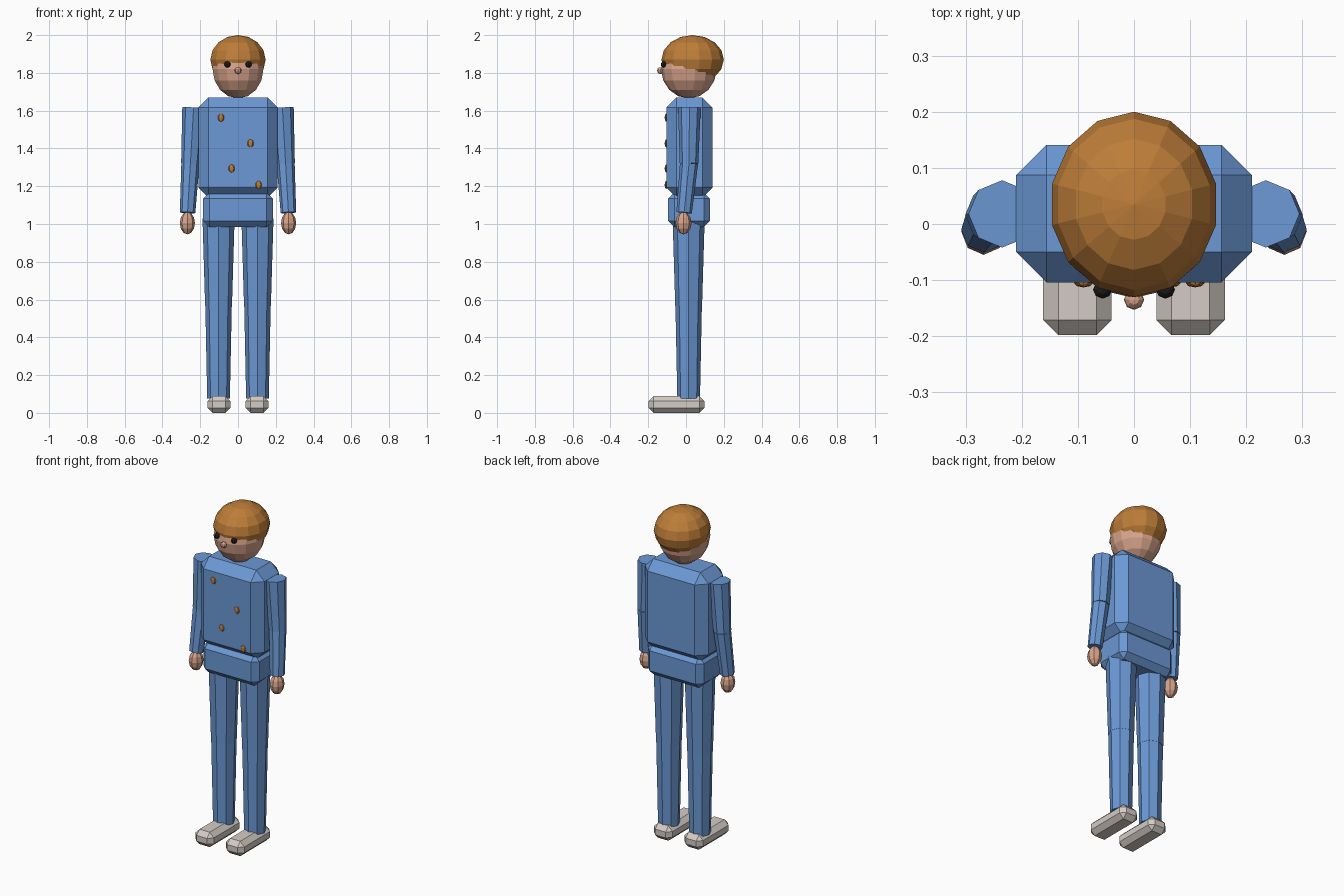
import bpy, bmesh
from mathutils import Vector, Matrix

if "Cube" in bpy.data.objects:
    bpy.data.objects.remove(bpy.data.objects["Cube"], do_unlink=True)


def material(name, rgb):
    m = bpy.data.materials.new(name)
    m.use_nodes = True
    colour = (*rgb, 1)
    m.diffuse_color = colour
    m.node_tree.nodes["Principled BSDF"].inputs["Base Color"].default_value = colour
    return m


BLUE = material("blue cloth", (0.147, 0.314, 0.66))
SKIN = material("skin", (0.68, 0.37, 0.255))
GINGER = material("ginger", (0.51, 0.205, 0.04))
STONE = material("pale shoe", (0.66, 0.605, 0.56))
BLACK = material("black", (0.012, 0.012, 0.012))


def finish(name, bm, mat):
    bmesh.ops.recalc_face_normals(bm, faces=bm.faces)
    mesh = bpy.data.meshes.new(name)
    bm.to_mesh(mesh)
    bm.free()
    mesh.materials.append(mat)
    ob = bpy.data.objects.new(name, mesh)
    bpy.context.collection.objects.link(ob)


def box(name, low, high, bevel, mat):
    low, high = Vector(low), Vector(high)
    bm = bmesh.new()
    place = Matrix.LocRotScale((low + high) / 2, None, high - low)
    bmesh.ops.create_cube(bm, size=1, matrix=place)
    bmesh.ops.bevel(bm, geom=bm.edges[:], offset=bevel, segments=1, affect='EDGES')
    finish(name, bm, mat)


def ball(name, centre, radii, mat, segments=8, rings=6):
    bm = bmesh.new()
    bmesh.ops.create_uvsphere(bm, u_segments=segments, v_segments=rings, radius=1,
                              matrix=Matrix.LocRotScale(Vector(centre), None, Vector(radii)))
    finish(name, bm, mat)


def limb(name, start, end, r_start, r_end, mat):
    start, end = Vector(start), Vector(end)
    axis = end - start
    turn = Vector((0, 0, -1)).rotation_difference(axis)
    bm = bmesh.new()
    # the cone's top is the start of the limb
    bmesh.ops.create_cone(bm, cap_ends=True, segments=8, radius1=r_end, radius2=r_start,
                          depth=axis.length,
                          matrix=Matrix.LocRotScale((start + end) / 2, turn, None))
    finish(name, bm, mat)


# Body
box("torso", (-0.21, -0.104, 1.138), (0.21, 0.141, 1.67), 0.054, BLUE)
box("pelvis", (-0.185, -0.095, 0.983), (0.185, 0.127, 1.168), 0.033, BLUE)

# Limbs, left side first
for side, s in (("left", 1), ("right", -1)):
    hip, knee, ankle = [(s * 0.103, 0.014, z) for z in (1.03, 0.565, 0.075)]
    limb(side + "_thigh", hip, knee, 0.085, 0.071, BLUE)
    limb(side + "_shin", knee, ankle, 0.07, 0.06, BLUE)
    box(side + "_shoe", (s * 0.101 - 0.061, -0.198, 0), (s * 0.101 + 0.061, 0.098, 0.089),
        0.027, STONE)

    shoulder = (s * 0.235, 0.018, 1.617)
    elbow = (s * 0.252, 0.016, 1.32)
    wrist = (s * 0.267, -0.01, 1.06)
    limb(side + "_upper_arm", shoulder, elbow, 0.06, 0.049, BLUE)
    limb(side + "_forearm", elbow, wrist, 0.048, 0.041, BLUE)
    ball(side + "_hand", (s * 0.268, -0.013, 1.005), (0.04, 0.042, 0.06), SKIN)
    ball(side + "_eye", (s * 0.056, -0.117, 1.845), (0.017, 0.016, 0.017), BLACK)

# Head, with the hair cap set up and back over it
ball("head", (0, 0.015, 1.82), (0.138, 0.147, 0.155), SKIN, 14, 8)
ball("hair", (0, 0.035, 1.87), (0.15, 0.165, 0.13), GINGER, 14, 8)
ball("nose", (0, -0.135, 1.812), (0.018, 0.018, 0.018), SKIN)

# Scattered coat buttons
for i, (x, z) in enumerate(((-0.09, 1.563), (0.066, 1.427), (-0.034, 1.294), (0.109, 1.207))):
    ball("button_%d" % (i + 1), (x, -0.105, z), (0.017, 0.008, 0.021), GINGER)
